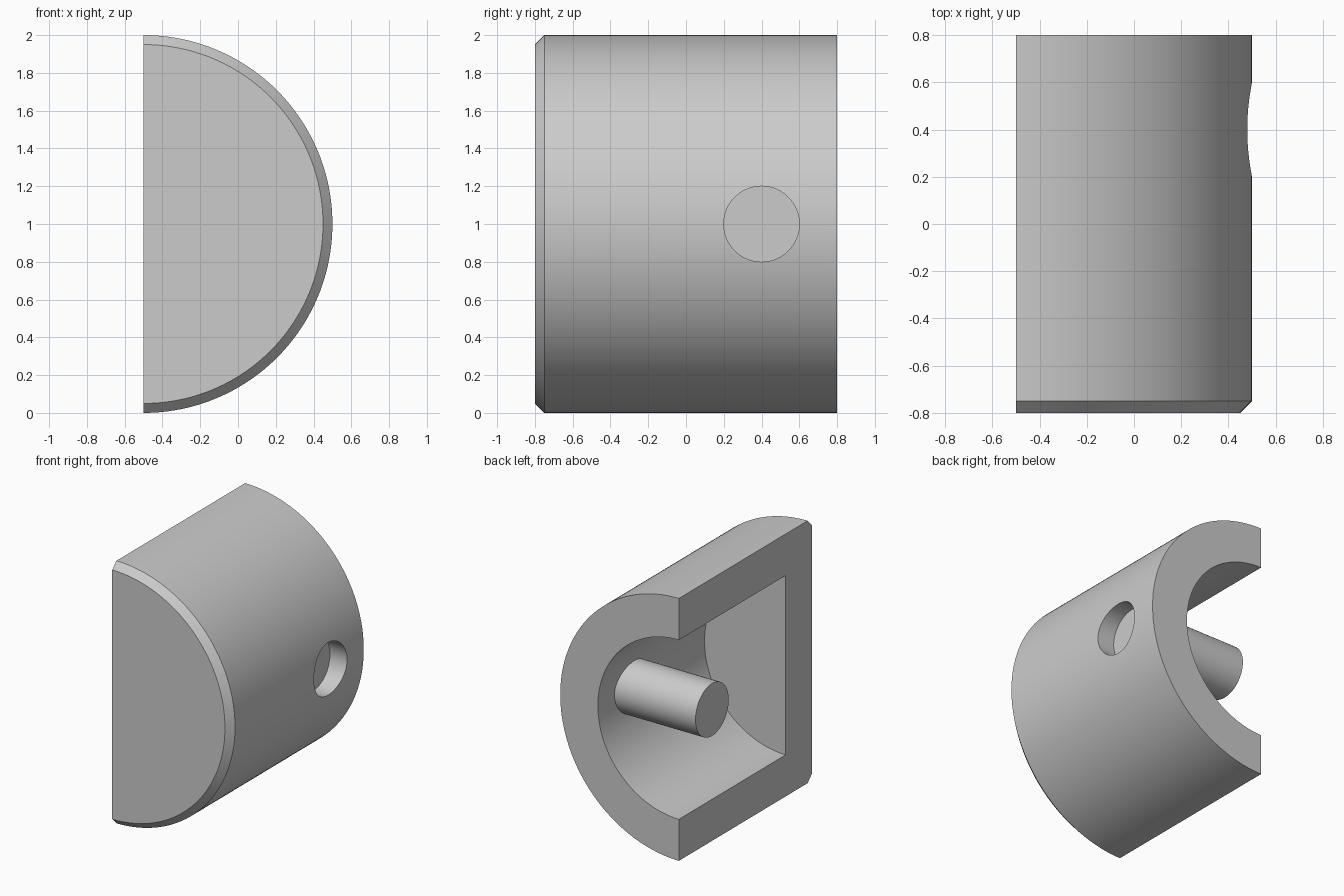
import bpy
import bmesh
import math
from mathutils import Matrix, Vector

cube = bpy.data.objects.get("Cube")
if cube:
    bpy.data.objects.remove(cube, do_unlink=True)

AXIS = Vector((-0.5, 0, 1))      # centre line of the round body
PIN_Y, PIN_R = 0.4, 0.2

grey = bpy.data.materials.new("light grey metal")
grey.use_nodes = True
grey.diffuse_color = (0.6, 0.6, 0.6, 1)
grey.node_tree.nodes["Principled BSDF"].inputs["Base Color"].default_value = grey.diffuse_color


def make_object(name, bm):
    bmesh.ops.recalc_face_normals(bm, faces=bm.faces)
    mesh = bpy.data.meshes.new(name)
    bm.to_mesh(mesh)
    bm.free()
    mesh.materials.append(grey)
    obj = bpy.data.objects.new(name, mesh)
    bpy.context.collection.objects.link(obj)
    return obj


def select_only(obj):
    bpy.ops.object.select_all(action="DESELECT")
    obj.select_set(True)
    bpy.context.view_layer.objects.active = obj


def cross_rod(name, x0, x1):
    """Cylinder along x at the pin position."""
    bm = bmesh.new()
    place = (Matrix.Translation(((x0 + x1) / 2, PIN_Y, AXIS.z))
             @ Matrix.Rotation(math.pi / 2, 4, "Y"))
    bmesh.ops.create_cone(bm, cap_ends=True, segments=96, radius1=PIN_R,
                          radius2=PIN_R, depth=x1 - x0, matrix=place)
    return make_object(name, bm)


# Hollow half cylinder: wall section (radius, y) turned half a revolution
section = [(0, -0.8), (0.95, -0.8), (1, -0.75), (1, 0.8),
           (0.683, 0.8), (0.683, -0.485), (0, -0.485)]
bm = bmesh.new()
start = bm.faces.new([bm.verts.new(AXIS + Vector((0, y, r))) for r, y in section])
bmesh.ops.spin(bm, geom=[start] + start.edges[:] + start.verts[:], cent=AXIS,
               axis=(0, 1, 0), angle=math.pi, steps=96, use_duplicate=False)
# Close the starting end if the sweep consumed its face
bmesh.ops.remove_doubles(bm, verts=bm.verts, dist=0.0001)
open_edges = [e for e in bm.edges if e.is_boundary]
if open_edges:
    bmesh.ops.holes_fill(bm, edges=open_edges, sides=0)
bmesh.ops.dissolve_limit(bm, angle_limit=math.radians(0.5),
                         verts=bm.verts, edges=bm.edges)
body = make_object("half_piston_body", bm)

# Round recess in the side wall, over the pin's end
cutter = cross_rod("recess_cutter", 0.355, 0.7)
cutter.hide_render = True
cut = body.modifiers.new("recess", "BOOLEAN")
cut.operation = "DIFFERENCE"
cut.solver = "EXACT"
cut.object = cutter
select_only(body)
bpy.ops.object.modifier_apply(modifier=cut.name)
bpy.data.objects.remove(cutter, do_unlink=True)

# Cross pin from the wall to the cut plane
pin = cross_rod("cross_pin", AXIS.x, 0.3)

for obj in (body, pin):
    select_only(obj)
    bpy.ops.object.shade_smooth_by_angle(angle=math.radians(30))
